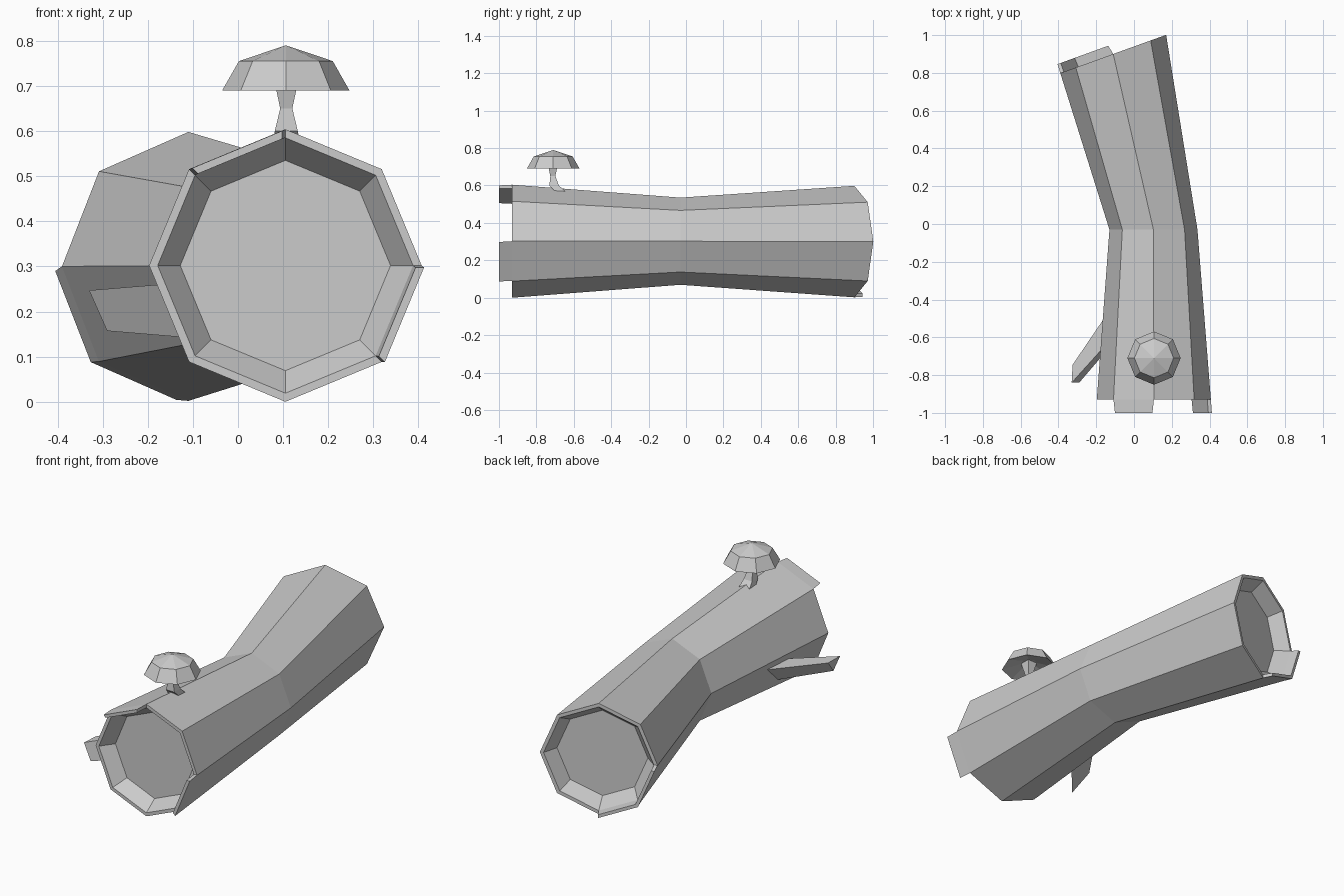
import bpy, bmesh
from math import cos, sin, tau
from mathutils import Vector

if "Cube" in bpy.data.objects:
    bpy.data.objects.remove(bpy.data.objects["Cube"])


def finish(name, bm):
    bmesh.ops.recalc_face_normals(bm, faces=bm.faces)
    mesh = bpy.data.meshes.new(name)
    bm.to_mesh(mesh)
    bm.free()
    obj = bpy.data.objects.new(name, mesh)
    bpy.context.collection.objects.link(obj)
    return obj


def ring(bm, center, r, n=8, right=(1, 0, 0), up=(0, 0, 1), turn=0):
    c, u, v = Vector(center), Vector(right), Vector(up)
    return [bm.verts.new(c + r * (cos(tau * (k + turn) / n) * u + sin(tau * (k + turn) / n) * v))
            for k in range(n)]


def bridge(bm, rings):
    """Joins successive rings; returns the bands of faces."""
    n = len(rings[0])
    return [[bm.faces.new((a[k], a[(k + 1) % n], b[(k + 1) % n], b[k])) for k in range(n)]
            for a, b in zip(rings, rings[1:])]


# Bent hollow-ended log
bm = bmesh.new()
front, back = Vector((0.105, -0.93, 0.302)), Vector((-0.11, 0.9, 0.3))
out_f, out_b = Vector((0, -1, 0)), Vector((-0.34, 0.94, 0))
tilt = (0.94, 0.34, 0)
rings = [
    ring(bm, front - out_f * 0.07, 0.233),
    ring(bm, front, 0.283),
    ring(bm, front, 0.302),
    ring(bm, (0.103, -0.03, 0.302), 0.233),
    ring(bm, back, 0.298, right=tilt),
    ring(bm, back, 0.279, right=tilt),
    ring(bm, back - out_b * 0.07, 0.23, right=tilt),
]
bands = bridge(bm, rings)
bm.faces.new(rings[0])
bm.faces.new(rings[-1])


# Splintered pieces extending from the rims
def splinter(faces, center, out, length, narrow, splay):
    res = bmesh.ops.extrude_face_region(bm, geom=faces)
    bmesh.ops.delete(bm, geom=faces, context='FACES_ONLY')
    verts = [g for g in res['geom'] if isinstance(g, bmesh.types.BMVert)]
    mid = sum((v.co for v in verts), Vector()) / len(verts)
    for v in verts:
        v.co = mid + (v.co - mid) * narrow
        v.co = center + (v.co - center) * splay + out * length


splinter([bands[1][2]], front, out_f, 0.07, 0.93, 1.0)
splinter([bands[1][7]], front, out_f, 0.07, 0.96, 1.025)
splinter(bands[4][4:6], back, out_b, 0.05, 0.94, 1.02)
finish("log", bm)

# Broken side branch with a triangular section
bm = bmesh.new()
root = [bm.verts.new(p) for p in ((-0.05, -0.34, 0.27), (-0.05, -0.53, 0.27), (-0.05, -0.56, 0.137))]
tip = [bm.verts.new(p) for p in ((-0.325, -0.745, 0.245), (-0.33, -0.84, 0.247), (-0.29, -0.84, 0.157))]
bridge(bm, [root, tip])
bm.faces.new(root)
bm.faces.new(tip)
finish("branch_stub", bm)

# Mushroom stem, curving backwards to a flared foot
bm = bmesh.new()
stem = [ring(bm, (0.107, y, z), r, 4, up=(0, 1, 0), turn=0.5)
        for y, z, r in ((-0.665, 0.56, 0.046), (-0.705, 0.60, 0.036), (-0.712, 0.65, 0.019), (-0.712, 0.72, 0.04))]
for v in stem[0]:
    v.co.z -= (v.co.y + 0.665) * 0.15
bridge(bm, stem)
bm.faces.new(stem[0])
bm.faces.new(stem[-1])
finish("mushroom_stem", bm)

# Mushroom cap with a hollow underside
bm = bmesh.new()
cap = [ring(bm, (0.106, -0.71, z), r, up=(0, 1, 0))
       for z, r in ((0.72, 0.04), (0.69, 0.141), (0.755, 0.104))]
bridge(bm, cap)
bm.faces.new(cap[0])
peak = bm.verts.new((0.106, -0.71, 0.79))
for k in range(8):
    bm.faces.new((cap[2][k], cap[2][(k + 1) % 8], peak))
finish("mushroom_cap", bm)
